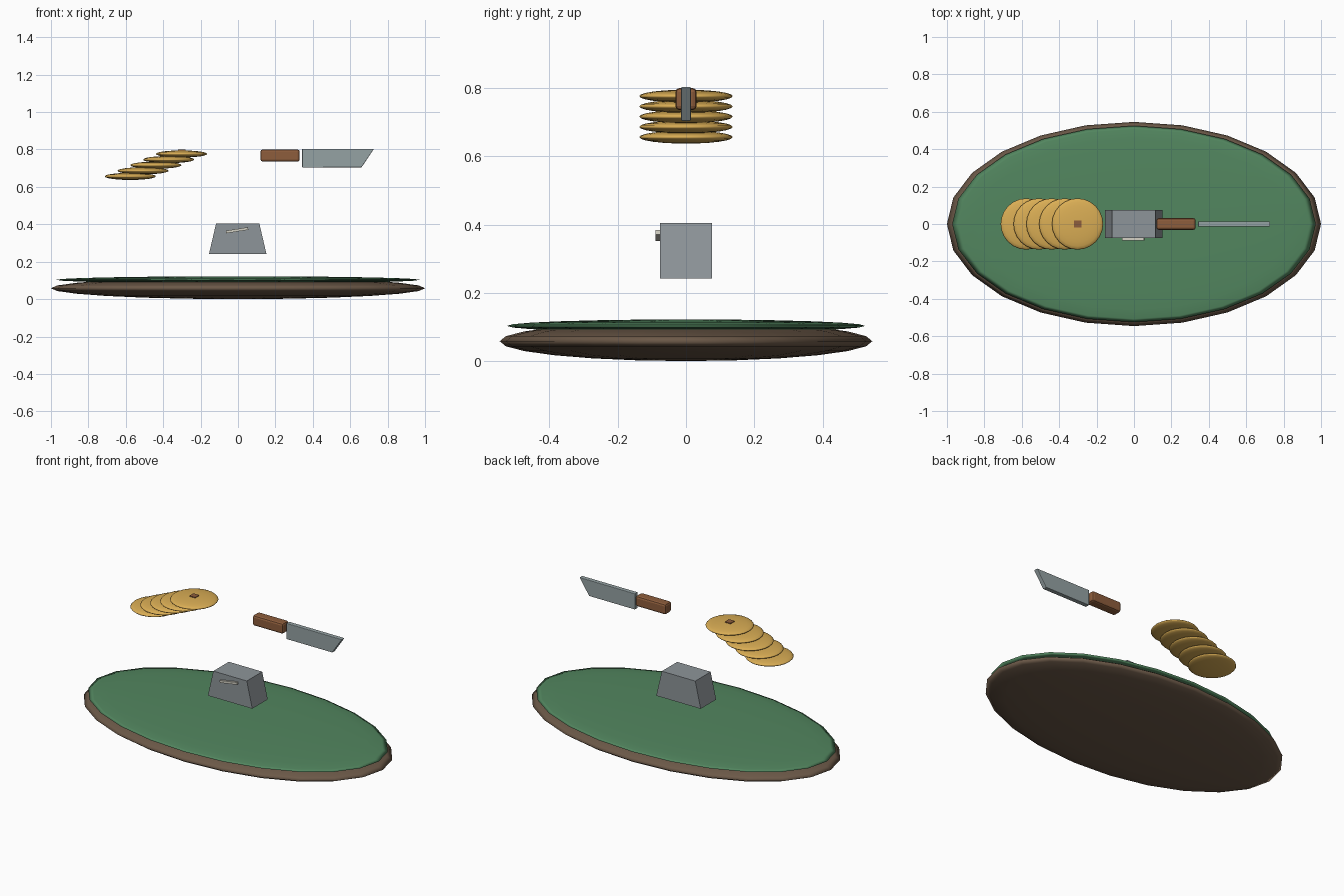
import bpy, bmesh, math

if "Cube" in bpy.data.objects:
    bpy.data.objects.remove(bpy.data.objects["Cube"])


def material(name, rgb):
    m = bpy.data.materials.new(name)
    m.diffuse_color = (*rgb, 1)
    m.use_nodes = True
    m.node_tree.nodes["Principled BSDF"].inputs["Base Color"].default_value = m.diffuse_color
    return m


WOOD = material("dark_wood", (0.15, 0.10, 0.065))
FELT = material("green_felt", (0.085, 0.24, 0.115))
GOLD = material("gold", (0.70, 0.42, 0.09))
HANDLE = material("handle_wood", (0.27, 0.11, 0.045))
STEEL = material("steel", (0.30, 0.36, 0.37))
IRON = material("iron", (0.27, 0.30, 0.32))
PALE = material("pale", (0.65, 0.63, 0.55))


def disc(name, loc, radii, mat, segments=24, rings=12):
    """Flattened smooth sphere."""
    bpy.ops.mesh.primitive_uv_sphere_add(segments=segments, ring_count=rings, radius=1, location=loc)
    ob = bpy.context.object
    ob.name = name
    ob.scale = radii
    bpy.ops.object.transform_apply(location=False, rotation=False, scale=True)
    bpy.ops.object.shade_smooth()
    ob.data.materials.append(mat)
    return ob


def slab(name, outline, half, mat, bevel=0, y=0):
    """Extrude an x-z outline along y, symmetric about y."""
    bm = bmesh.new()
    front = [bm.verts.new((x, y - half, z)) for x, z in outline]
    face = bm.faces.new(front)
    out = bmesh.ops.extrude_face_region(bm, geom=[face])
    for v in out["geom"]:
        if isinstance(v, bmesh.types.BMVert):
            v.co.y = y + half
    bmesh.ops.recalc_face_normals(bm, faces=bm.faces)
    me = bpy.data.meshes.new(name)
    bm.to_mesh(me)
    bm.free()
    ob = bpy.data.objects.new(name, me)
    bpy.context.collection.objects.link(ob)
    me.materials.append(mat)
    if bevel:
        mod = ob.modifiers.new("bevel", "BEVEL")
        mod.width = bevel
        mod.segments = 2
    return ob


def rect(x0, x1, z0, z1):
    return [(x0, z0), (x1, z0), (x1, z1), (x0, z1)]


# oval table: wooden body and felt top
disc("table_body", (0, 0, 0.058), (1.0, 0.546, 0.058), WOOD)
disc("table_felt", (0, 0, 0.103), (0.972, 0.525, 0.019), FELT)

# fanned stack of coins
for i in range(5):
    disc(f"coin_{i + 1}", (-0.302 - 0.0685 * i, 0, 0.776 - 0.03 * i),
         (0.137, 0.137, 0.019), GOLD)

# square hole mark on the top coin
slab("coin_hole", rect(-0.322, -0.282, 0.782, 0.799), 0.02, HANDLE)

# tapered weight with a slanted mark on its front
slab("weight", [(-0.155, 0.242), (0.152, 0.242), (0.114, 0.405), (-0.117, 0.405)], 0.076, IRON)
mark = slab("weight_mark", rect(-0.06, 0.06, -0.007, 0.007), 0.007, PALE, y=-0.082)
mark.location = (-0.005, 0, 0.368)
mark.rotation_euler.y = -math.radians(9)

# cleaver
slab("cleaver_handle", rect(0.12, 0.33, 0.735, 0.8), 0.031, HANDLE, bevel=0.012)
slab("cleaver_blade", [(0.343, 0.704), (0.66, 0.704), (0.727, 0.803), (0.343, 0.803)],
     0.014, STEEL, bevel=0.003)
